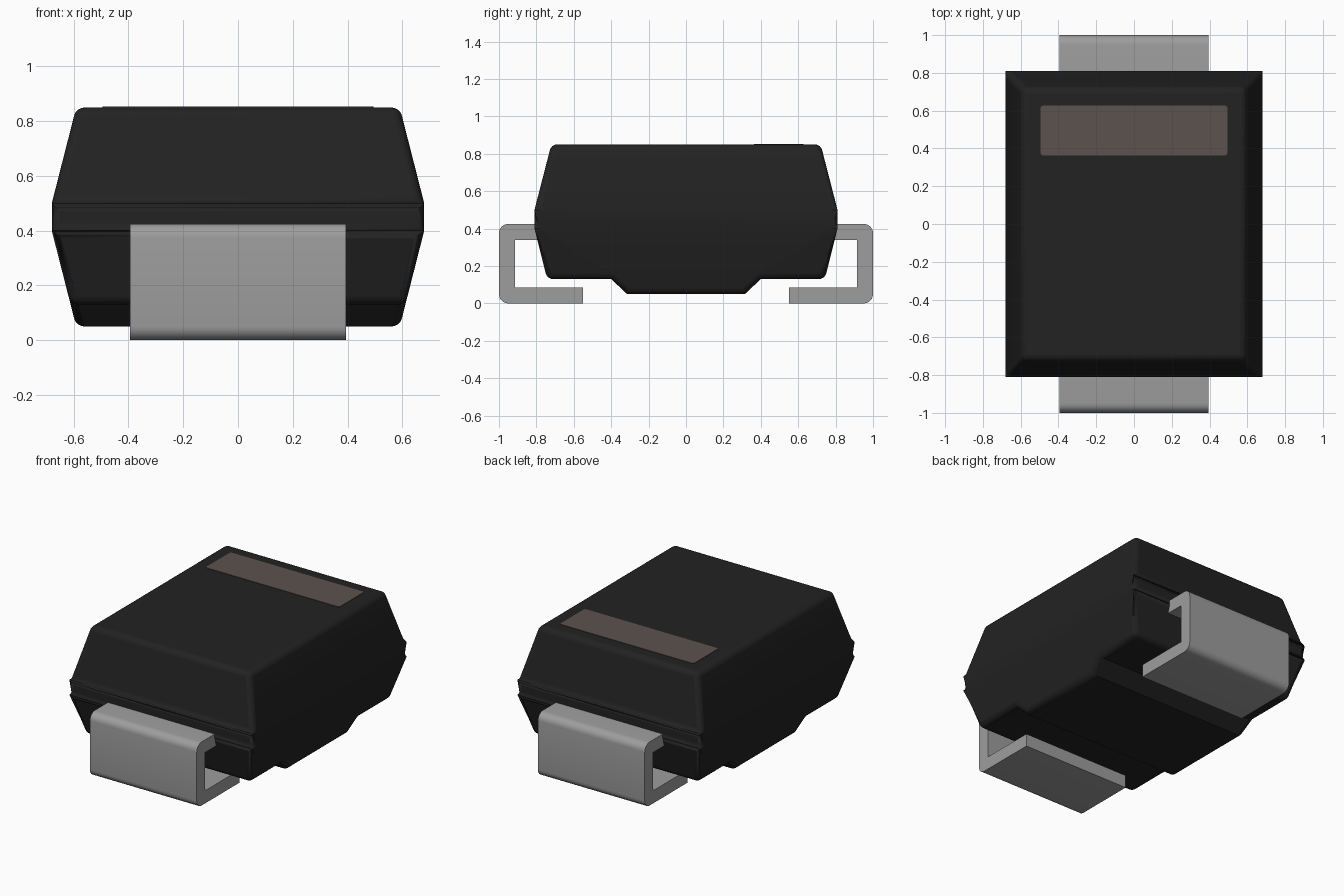
import bpy
import bmesh
from mathutils import Matrix

cube = bpy.data.objects.get("Cube")
if cube:
    bpy.data.objects.remove(cube, do_unlink=True)


def material(name, colour):
    mat = bpy.data.materials.new(name)
    mat.use_nodes = True
    mat.diffuse_color = (*colour, 1)
    shader = mat.node_tree.nodes["Principled BSDF"]
    shader.inputs["Base Color"].default_value = (*colour, 1)
    shader.inputs["Roughness"].default_value = 0.6
    return mat


black = material("black plastic", (0.016, 0.016, 0.016))
metal = material("grey metal", (0.34, 0.34, 0.34))
brown = material("brown paint", (0.107, 0.084, 0.074))


def prism(profile, half_width):
    """Extrude a closed (y, z) profile along x, centred on x = 0."""
    bm = bmesh.new()
    face = bm.faces.new([bm.verts.new((-half_width, y, z)) for y, z in profile])
    ext = bmesh.ops.extrude_face_region(bm, geom=[face])
    moved = [g for g in ext["geom"] if isinstance(g, bmesh.types.BMVert)]
    bmesh.ops.translate(bm, verts=moved, vec=(2 * half_width, 0, 0))
    bmesh.ops.recalc_face_normals(bm, faces=bm.faces)
    return bm


def finish(bm, name, mat, smooth=True):
    bmesh.ops.recalc_face_normals(bm, faces=bm.faces)
    mesh = bpy.data.meshes.new(name)
    bm.to_mesh(mesh)
    bm.free()
    obj = bpy.data.objects.new(name, mesh)
    bpy.context.collection.objects.link(obj)
    mesh.materials.append(mat)
    if smooth:
        bpy.ops.object.select_all(action="DESELECT")
        obj.select_set(True)
        bpy.context.view_layer.objects.active = obj
        bpy.ops.object.shade_smooth_by_angle(angle=0.6)
    return obj


# Package body: side profile with a raised foot, sides drafted away from the waist
WAIST_LOW, WAIST_HIGH, DRAFT = 0.40, 0.50, 0.255
half = [(0.315, 0.05), (0.40, 0.13), (0.742, 0.13), (0.81, WAIST_LOW),
        (0.81, WAIST_HIGH), (0.72, 0.85)]
bm = prism(half + [(-y, z) for y, z in reversed(half)], 0.68)
for z in (WAIST_LOW, WAIST_HIGH):
    bmesh.ops.bisect_plane(bm, geom=bm.verts[:] + bm.edges[:] + bm.faces[:],
                           plane_co=(0, 0, z), plane_no=(0, 0, 1))
for v in bm.verts:
    away = max(WAIST_LOW - v.co.z, v.co.z - WAIST_HIGH, 0)
    v.co.x -= (1 if v.co.x > 0 else -1) * DRAFT * away
body = finish(bm, "package_body", black)
bevel = body.modifiers.new("rounded edges", "BEVEL")
bevel.width = 0.03
bevel.segments = 4
bevel.limit_method = "ANGLE"
bevel.angle_limit = 0.95
body.modifiers.move(len(body.modifiers) - 1, 0)

# Folded terminals: C-shaped strips with rounded outer bends
T, TOP, OUTER = 0.085, 0.425, 1.0
strip = [(0.55, 0), (OUTER, 0), (OUTER, TOP), (0.72, TOP), (0.72, TOP - T),
         (OUTER - T, TOP - T), (OUTER - T, T), (0.55, T)]
for side, name in ((-1, "front_terminal"), (1, "back_terminal")):
    bm = prism([(side * y, z) for y, z in strip], 0.395)
    bends = [e for e in bm.edges
             if all(abs(v.co.y) > OUTER - 0.01 for v in e.verts)
             and abs(e.verts[0].co.x - e.verts[1].co.x) > 0.1]
    bmesh.ops.bevel(bm, geom=bends, offset=0.05, segments=6, profile=0.5,
                    affect="EDGES")
    finish(bm, name, metal)

# Polarity band: thin painted plate on the top
bm = bmesh.new()
bmesh.ops.create_cube(bm, size=1, matrix=Matrix.Translation((0, 0.495, 0.85))
                      @ Matrix.Diagonal((0.99, 0.265, 0.006, 1)))
corners = [e for e in bm.edges
           if abs(e.verts[0].co.z - e.verts[1].co.z) > 0.001]
bmesh.ops.bevel(bm, geom=corners, offset=0.015, segments=3, profile=0.5,
                affect="EDGES")
finish(bm, "polarity_band", brown, smooth=False)
